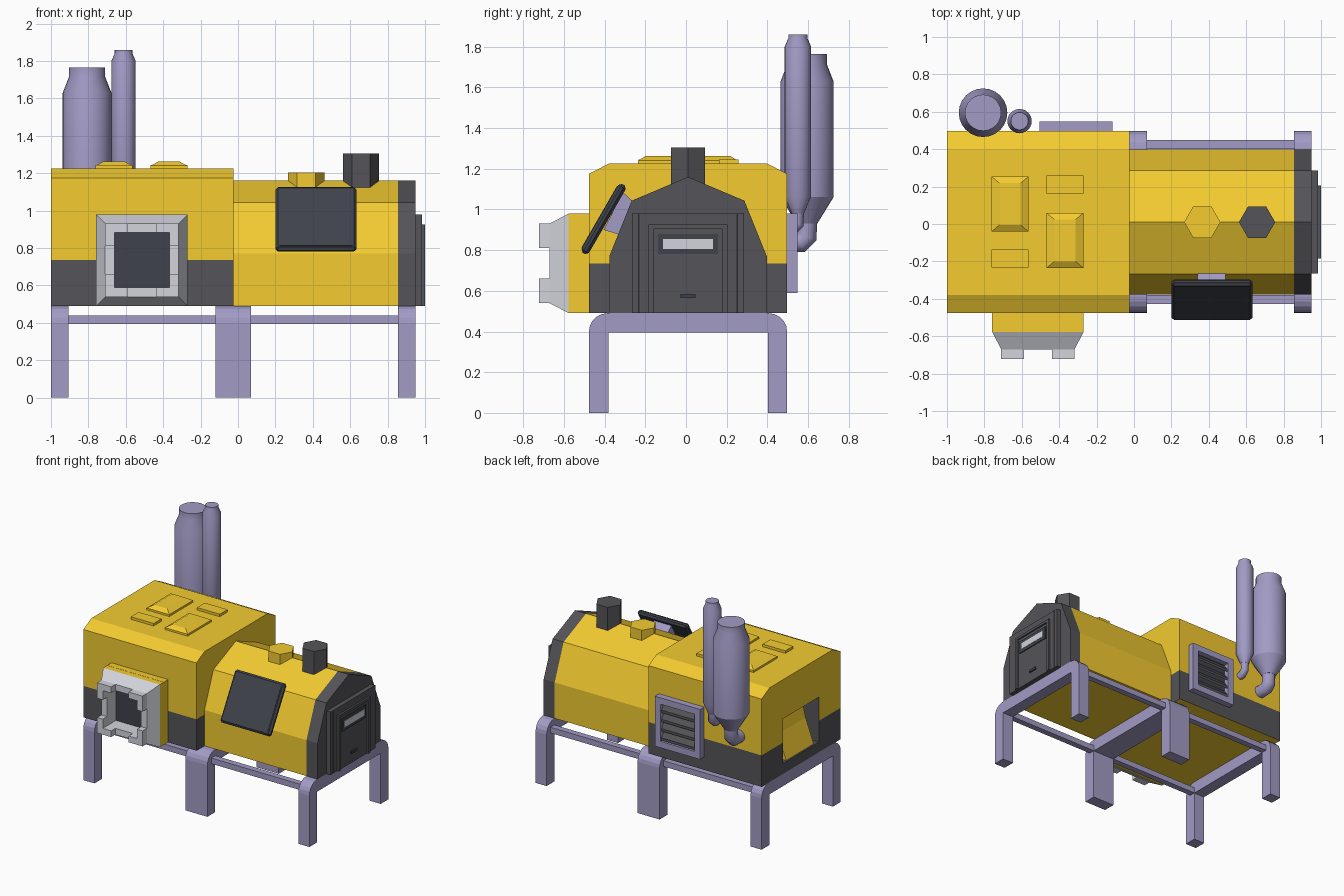
import bpy, bmesh, math
from mathutils import Vector

if "Cube" in bpy.data.objects:
    bpy.data.objects.remove(bpy.data.objects["Cube"])

YC = 0.01  # centre line of the building in y


def mat(name, rgb):
    m = bpy.data.materials.new(name)
    m.diffuse_color = (*rgb, 1)
    m.use_nodes = True
    m.node_tree.nodes["Principled BSDF"].inputs["Base Color"].default_value = m.diffuse_color
    return m


YELLOW = mat("yellow", (0.9, 0.6, 0.03))
DARK = mat("dark", (0.09, 0.09, 0.1))
BLACK = mat("panel", (0.05, 0.055, 0.07))
STEEL = mat("steel", (0.36, 0.33, 0.56))
PALE = mat("pale", (0.65, 0.66, 0.72))


def finish(bm, name, *mats):
    bmesh.ops.recalc_face_normals(bm, faces=bm.faces[:])
    me = bpy.data.meshes.new(name)
    bm.to_mesh(me)
    bm.free()
    for m in mats:
        me.materials.append(m)
    ob = bpy.data.objects.new(name, me)
    bpy.context.collection.objects.link(ob)
    return ob


def loft(bm, rings, closed_ends=True):
    vs = [[bm.verts.new(p) for p in r] for r in rings]
    n = len(vs[0])
    for a, b in zip(vs, vs[1:]):
        for i in range(n):
            bm.faces.new((a[i], a[(i + 1) % n], b[(i + 1) % n], b[i]))
    if closed_ends:
        bm.faces.new(vs[0])
        bm.faces.new(vs[-1])


def prism_x(pts, x0, x1):
    """Profile of (y, z) points swept along x."""
    bm = bmesh.new()
    loft(bm, [[(x, y, z) for y, z in pts] for x in (x0, x1)])
    return bm


def box(name, m, x, y, z):
    pts = [(y[0], z[0]), (y[1], z[0]), (y[1], z[1]), (y[0], z[1])]
    return finish(prism_x(pts, *x), name, m)


def split(bm, co, no):
    bmesh.ops.bisect_plane(bm, geom=bm.verts[:] + bm.edges[:] + bm.faces[:],
                           plane_co=co, plane_no=no)
    bm.normal_update()


def mirrored(half):
    """Half profile (half width, z), bottom to top, mirrored about YC."""
    left = [(YC - w, z) for w, z in reversed(half) if w > 0]
    return [(YC + w, z) for w, z in half] + left


# main module: yellow box with dark skirt
bm = prism_x(mirrored([(0.487, 0.49), (0.487, 1.175), (0.39, 1.225)]), -1, -0.025)
split(bm, (0, 0, 0.735), (0, 0, 1))
for f in bm.faces:
    c = f.calc_center_median()
    f.material_index = int(0.5 < c.z < 0.735)
module = finish(bm, "main_module", YELLOW, DARK)

# side recess in the left wall with sloped chute
cutter = box("recess_cutter", YELLOW, (-1.1, -0.86), (YC - 0.22, YC + 0.22), (0.57, 0.92))
cutter.data.materials.append(DARK)
for p in cutter.data.polygons:
    p.material_index = 1
cutter.hide_render = True
cutter.hide_viewport = True
mod = module.modifiers.new("recess", "BOOLEAN")
mod.operation = "DIFFERENCE"
mod.object = cutter
bm = bmesh.new()
loft(bm, [[(-0.99, y, 0.572), (-0.862, y, 0.572), (-0.862, y, 0.84), (-0.9, y, 0.84), (-0.92, y, 0.76)]
          for y in (YC - 0.17, YC + 0.17)])
finish(bm, "recess_chute", YELLOW)

# cabin: gabled prism with dark end
bm = prism_x(mirrored([(0.387, 0.49), (0.387, 0.77), (0.277, 1.043), (0, 1.16)]), -0.025, 0.95)
split(bm, (0.855, 0, 0), (1, 0, 0))
for f in bm.faces:
    f.material_index = int(f.calc_center_median().x > 0.855)
finish(bm, "cabin", YELLOW, DARK)

# door surround, frame, leaf, window and handle
bm = bmesh.new()
loft(bm, [[(0.94, YC - 0.275, z), (0.96, YC - 0.275, z), (0.985, YC - 0.24, z),
           (0.985, YC + 0.24, z), (0.96, YC + 0.275, z), (0.94, YC + 0.275, z)]
          for z in (0.49, 0.98)])
finish(bm, "door_surround", DARK)
for s, side in ((-1, "left"), (1, "right")):
    ys = sorted((YC + s * 0.17, YC + s * 0.195))
    box("door_jamb_" + side, DARK, (0.98, 1.0), ys, (0.49, 0.925))
    ys = sorted((YC + s * 0.243, YC + s * 0.275))
    box("door_post_" + side, DARK, (0.95, 0.985), ys, (0.49, 0.98))
box("door_lintel", DARK, (0.98, 1.0), (YC - 0.17, YC + 0.17), (0.905, 0.925))
box("door_leaf", DARK, (0.98, 0.988), (YC - 0.17, YC + 0.17), (0.49, 0.905))
box("door_window_frame", BLACK, (0.98, 0.995), (YC - 0.148, YC + 0.148), (0.78, 0.88))
box("door_window", PALE, (0.98, 0.997), (YC - 0.123, YC + 0.123), (0.805, 0.855))
box("door_handle", BLACK, (0.98, 0.998), (YC - 0.036, YC + 0.036), (0.565, 0.585))

# front docking hatch: yellow collar, tapered pale ring, dark well, corner brackets
HX, HZ = -0.514, 0.735
box("hatch_collar", YELLOW, (HX - 0.244, HX + 0.244), (-0.53, -0.47), (0.49, 0.98))
bm = bmesh.new()
loft(bm, [[(HX + a * h, y, HZ + b * h) for a, b in ((-1, -1), (1, -1), (1, 1), (-1, 1))]
          for h, y in ((0.244, -0.53), (0.244, -0.578), (0.196, -0.67), (0.147, -0.67), (0.147, -0.56))])
for f in bm.faces:
    c = f.calc_center_median()
    if c.y > -0.57:
        f.material_index = 1 if abs(c.x - HX) + abs(c.z - HZ) < 0.01 else 2
finish(bm, "hatch_ring", PALE, BLACK, YELLOW)
for sx in (-1, 1):
    for sz in (-1, 1):
        pts = [(0.196, 0.196), (0.075, 0.196), (0.075, 0.147), (0.147, 0.147), (0.147, 0.075), (0.196, 0.075)]
        bm = bmesh.new()
        loft(bm, [[(HX + sx * a, y, HZ + sz * b) for a, b in pts] for y in (-0.66, -0.722)])
        finish(bm, "hatch_bracket", PALE)

# roof hatches and flat roof plates
for x, y in ((-0.663, 0.107), (-0.369, -0.088)):
    bm = bmesh.new()
    loft(bm, [[(x + a * w, y + b * d, z) for a, b in ((-1, -1), (1, -1), (1, 1), (-1, 1))]
              for w, d, z in ((0.098, 0.147, 1.22), (0.098, 0.147, 1.24), (0.057, 0.112, 1.262))])
    finish(bm, "roof_hatch", YELLOW)
for x, y in ((-0.369, 0.21), (-0.663, -0.185)):
    box("roof_plate", YELLOW, (x - 0.098, x + 0.098), (y - 0.048, y + 0.048), (1.22, 1.245))


def lathe(name, m, x, y, prof, n):
    bm = bmesh.new()
    loft(bm, [[(x + r * math.cos(2 * math.pi * i / n), y + r * math.sin(2 * math.pi * i / n), z)
               for i in range(n)] for r, z in prof])
    return finish(bm, name, m)


# hexagonal cabin roof vents
lathe("roof_cap", YELLOW, 0.365, YC, [(0.097, 1.1), (0.097, 1.205)], 6)
lathe("roof_chimney", DARK, 0.658, YC, [(0.097, 1.1), (0.097, 1.305)], 6)

# rear tanks with elbow pipes into the wall
tanks = (("large_tank", -0.807, 0.595, 0.05, 0.837,
          [(0.05, 0.93), (0.13, 1.06), (0.13, 1.63), (0.097, 1.715), (0.097, 1.765)]),
         ("small_tank", -0.612, 0.55, 0.03, 0.9,
          [(0.03, 0.98), (0.065, 1.065), (0.065, 1.8), (0.047, 1.842), (0.047, 1.86)]))
for name, x, y, r, ze, prof in tanks:
    ob = lathe(name, STEEL, x, y, prof, 24)
    bpy.ops.object.select_all(action="DESELECT")
    ob.select_set(True)
    bpy.context.view_layer.objects.active = ob
    bpy.ops.object.shade_smooth_by_angle(angle=math.radians(25))
    cu = bpy.data.curves.new(name + "_pipe", "CURVE")
    cu.dimensions = "3D"
    cu.bevel_depth, cu.bevel_resolution, cu.use_fill_caps = r, 4, True
    sp = cu.splines.new("POLY")
    path = [(x, y, prof[0][1] + 0.02), (x, y, ze + 0.03), (x, y - 0.03, ze), (x, 0.47, ze)]
    sp.points.add(len(path) - 1)
    for p, co in zip(sp.points, path):
        p.co = (*co, 1)
    cu.materials.append(STEEL)
    bpy.context.collection.objects.link(bpy.data.objects.new(name + "_pipe", cu))

# rear louvre: frame, dark back, tilted slats
for x, z in (((-0.505, -0.455), (0.59, 0.98)), ((-0.165, -0.115), (0.59, 0.98)),
             ((-0.455, -0.165), (0.59, 0.64)), ((-0.455, -0.165), (0.93, 0.98))):
    box("louvre_frame", STEEL, x, (0.49, 0.547), z)
box("louvre_back", BLACK, (-0.46, -0.16), (0.49, 0.505), (0.63, 0.94))
for i in range(4):
    z = 0.645 + i * 0.072
    finish(prism_x([(0.5, z + 0.055), (0.5, z + 0.07), (0.538, z + 0.02), (0.538, z)], -0.455, -0.165),
           "louvre_slat", DARK)

# tilted solar panel on a bracket
for name, size, off in (("solar_panel_frame", (0.432, 0.042, 0.39), 0.0),
                        ("solar_panel_face", (0.39, 0.006, 0.35), -0.021)):
    ob = box(name, BLACK, *[(-s / 2, s / 2) for s in size])
    ob.rotation_euler.x = math.radians(-30)
    ob.location = Vector((0.417, -0.405, 0.953)) + off * Vector((0, 0.866, -0.5))
    if off == 0:
        bv = ob.modifiers.new("bevel", "BEVEL")
        bv.width, bv.segments = 0.014, 1
finish(prism_x([(-0.31, 1.085), (-0.405, 0.9), (-0.31, 0.87), (-0.25, 1.03)], 0.34, 0.49),
       "solar_panel_bracket", STEEL)

# leg frames: inverted U with rounded shoulders
H, T, R = 0.487, 0.095, 0.09
arc = [(H - R + R * math.cos(a), 0.49 - R + R * math.sin(a))
       for a in (math.radians(18 * i) for i in range(6))]
outer = [(H, 0)] + arc
prof = ([(YC + y, z) for y, z in outer] + [(YC - y, z) for y, z in reversed(outer)] +
        [(YC - H + T, 0), (YC - H + T, 0.395), (YC + H - T, 0.395), (YC + H - T, 0)])
for name, x0, x1 in (("left_leg_frame", -1, -0.905), ("middle_leg_frame", -0.12, 0.07),
                     ("right_leg_frame", 0.855, 0.95)):
    finish(prism_x(prof, x0, x1), name, STEEL)

# long rails joining the leg frames
for s in (-1, 1):
    for x in ((-0.92, -0.1), (0.05, 0.87)):
        box("rail", STEEL, x, sorted((YC + s * 0.39, YC + s * 0.438)), (0.395, 0.44))
